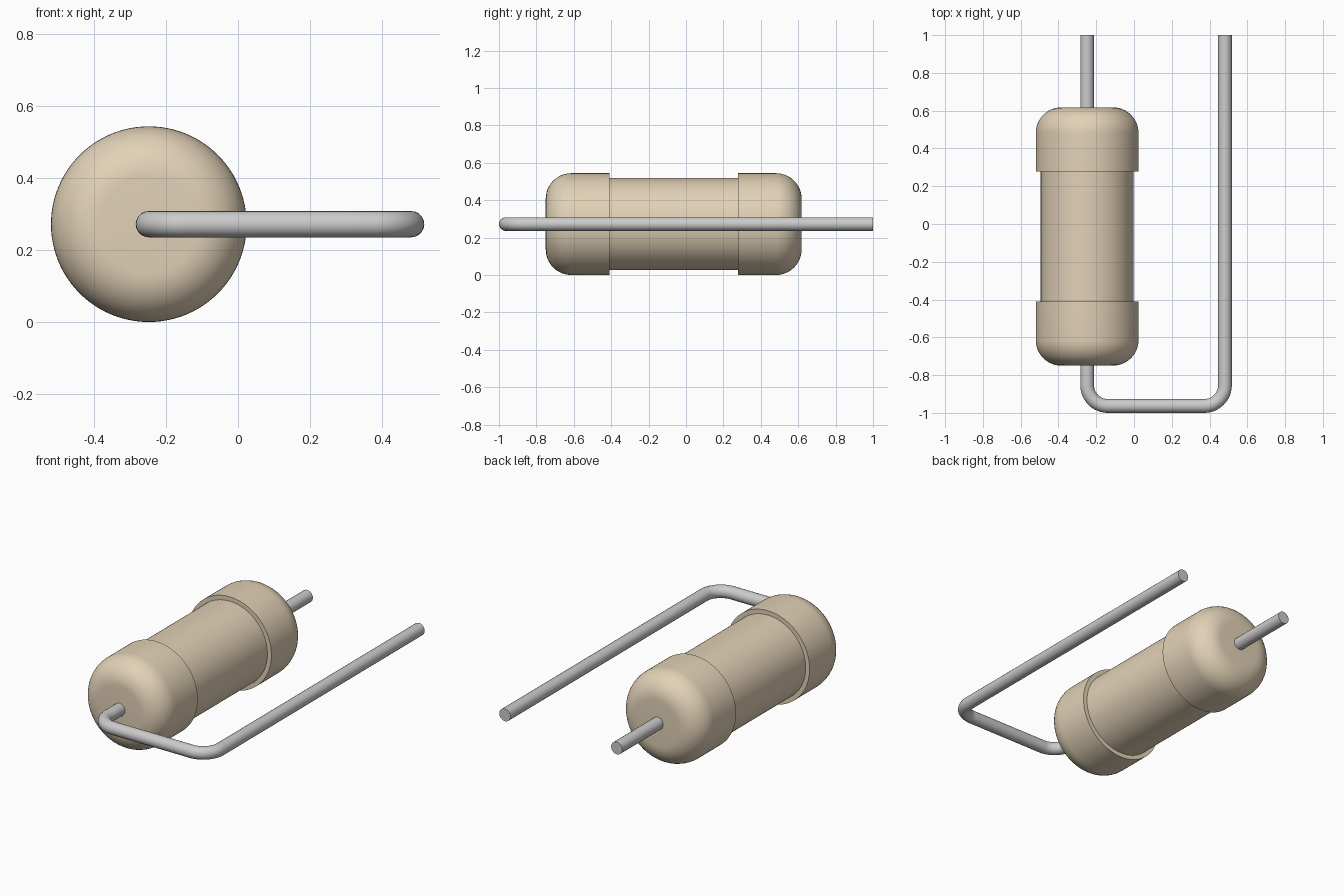
import bpy, bmesh
from math import sin, cos, pi, radians
from mathutils import Matrix, Vector

if "Cube" in bpy.data.objects:
    bpy.data.objects.remove(bpy.data.objects["Cube"])

X, Z = -0.248, 0.272        # body axis
CAP_R, MID_R, FILLET = 0.272, 0.246, 0.136
WIRE_R = 0.0365


def material(name, rgb):
    m = bpy.data.materials.new(name)
    m.diffuse_color = (*rgb, 1)
    m.use_nodes = True
    m.node_tree.nodes["Principled BSDF"].inputs["Base Color"].default_value = m.diffuse_color
    return m


tan = material("tan_coating", (0.76, 0.64, 0.47))
tin = material("tinned_metal", (0.75, 0.75, 0.73))


def finish(ob, mat):
    ob.data.materials.clear()
    ob.data.materials.append(mat)
    bpy.ops.object.select_all(action='DESELECT')
    ob.select_set(True)
    bpy.context.view_layer.objects.active = ob
    bpy.ops.object.shade_smooth_by_angle(angle=radians(30))


def lathe(name, profile, mat, segs=96):
    """Revolve (radius, y) points around the body axis."""
    bm = bmesh.new()
    vs = [bm.verts.new((r, y, 0)) for r, y in profile]
    es = [bm.edges.new(p) for p in zip(vs, vs[1:])]
    bmesh.ops.spin(bm, geom=vs + es, cent=(0, 0, 0), axis=(0, 1, 0),
                   angle=2 * pi, steps=segs, use_duplicate=False)
    bmesh.ops.remove_doubles(bm, verts=bm.verts[:], dist=1e-5)
    bmesh.ops.recalc_face_normals(bm, faces=bm.faces[:])
    me = bpy.data.meshes.new(name)
    bm.to_mesh(me)
    bm.free()
    ob = bpy.data.objects.new(name, me)
    ob.location = (X, 0, Z)
    bpy.context.collection.objects.link(ob)
    finish(ob, mat)


def wire(name, pts, mat):
    """Round wire through a list of (x, y) points."""
    cu = bpy.data.curves.new(name, 'CURVE')
    cu.dimensions = '3D'
    cu.bevel_depth = WIRE_R
    cu.bevel_resolution = 8
    cu.use_fill_caps = True
    sp = cu.splines.new('POLY')
    sp.points.add(len(pts) - 1)
    for p, (x, y) in zip(sp.points, pts):
        p.co = (x, y, Z, 1)
    ob = bpy.data.objects.new(name, cu)
    bpy.context.collection.objects.link(ob)
    bpy.ops.object.select_all(action='DESELECT')
    ob.select_set(True)
    bpy.context.view_layer.objects.active = ob
    bpy.ops.object.convert(target='MESH')
    finish(bpy.context.object, mat)


def arc(cx, cy, r, a0, a1, n=12):
    return [(cx + r * cos(a0 + (a1 - a0) * i / n),
             cy + r * sin(a0 + (a1 - a0) * i / n)) for i in range(n + 1)]


# Body: rounded end caps with a slimmer barrel, profile mirrored about its middle
MID, HALF, STEP = -0.066, 0.684, 0.343
half = [(0, HALF)] + arc(CAP_R - FILLET, HALF - FILLET, FILLET, pi / 2, 0) \
    + [(CAP_R, STEP), (MID_R, STEP)]
profile = [(r, MID + y) for r, y in half] + [(r, MID - y) for r, y in reversed(half)]
lathe("resistor_body", profile, tan)

# Straight lead at the back
wire("short_lead", [(X, MID + HALF - 0.01), (X, 1)], tin)

# Lead bent round from the front end and running back alongside the body
X2, Y2, B = 0.4815, -1 + WIRE_R, 0.11
bent = [(X, MID - HALF + 0.01)] + arc(X + B, Y2 + B, B, pi, 1.5 * pi) \
    + arc(X2 - B, Y2 + B, B, 1.5 * pi, 2 * pi) + [(X2, 1)]
wire("bent_lead", bent, tin)
